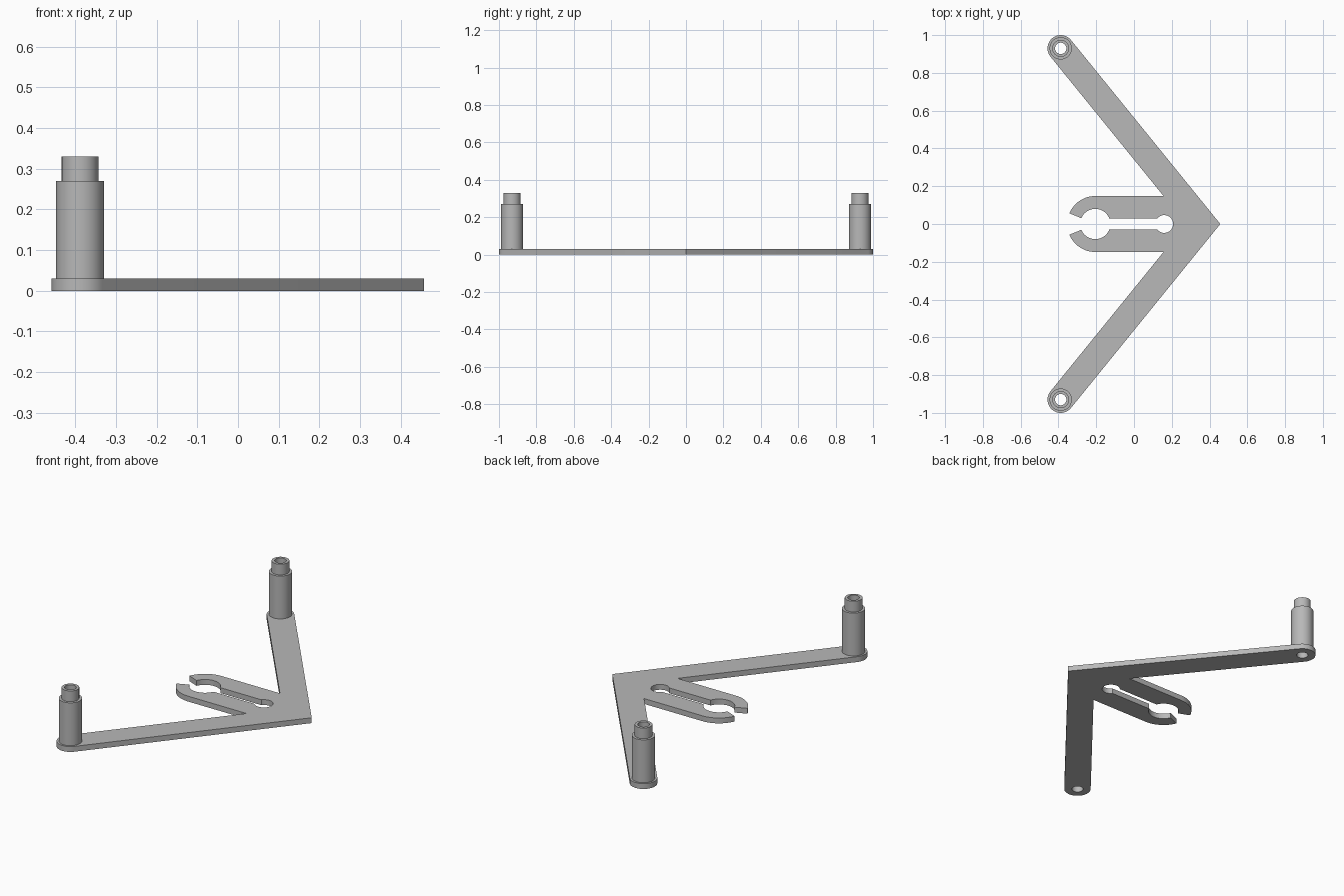
import bpy, bmesh, math
from mathutils import Vector

cube = bpy.data.objects.get("Cube")
if cube:
    bpy.data.objects.remove(cube, do_unlink=True)

# Main dimensions
THICK = 0.03
PIVOT = Vector((-0.388, 0.93))    # post centre at the end of an arm
TIP = Vector((0.457, 0))
ARM_R, BORE_R = 0.07, 0.03
JAW = Vector((-0.205, 0))         # round seat of the clip
JAW_R, CLIP_HALF, SLOT_HALF = 0.08, 0.148, 0.03
RELIEF = Vector((0.16, 0))        # round end of the slot
RELIEF_R = 0.047

grey = bpy.data.materials.new("plain grey")
grey.use_nodes = True
colour = (0.48, 0.48, 0.48, 1)
grey.diffuse_color = colour
grey.node_tree.nodes["Principled BSDF"].inputs["Base Color"].default_value = colour


def arc(centre, radius, start, end, steps=24):
    angles = [start + (end - start) * i / steps for i in range(steps + 1)]
    return [centre + radius * Vector((math.cos(a), math.sin(a))) for a in angles]


def add_object(name, bm):
    bmesh.ops.recalc_face_normals(bm, faces=bm.faces)
    mesh = bpy.data.meshes.new(name)
    bm.to_mesh(mesh)
    bm.free()
    mesh.materials.append(grey)
    obj = bpy.data.objects.new(name, mesh)
    bpy.context.collection.objects.link(obj)
    bpy.ops.object.select_all(action='DESELECT')
    obj.select_set(True)
    bpy.context.view_layer.objects.active = obj
    bpy.ops.object.shade_smooth_by_angle(angle=math.radians(30))
    return obj


def half_outline():
    # Outer arm edge runs from the tip, tangent to the round end
    v = PIVOT - TIP
    heading = math.atan2(v.y, v.x) - math.asin(ARM_R / v.length)
    normal = heading - math.pi / 2
    pts = [TIP] + arc(PIVOT, ARM_R, normal, normal + math.pi)
    # Inner arm edge down to the clip
    along = Vector((math.cos(heading), math.sin(heading)))
    pts.append(pts[-1] - along * (pts[-1].y - CLIP_HALF) / along.y)
    # Rounded clip end, mouth, seat, slot and relief hole
    mouth = math.radians(157.5)
    pts += arc(JAW, CLIP_HALF, math.pi / 2, mouth)
    pts += arc(JAW, JAW_R, mouth, math.asin(SLOT_HALF / JAW_R))
    pts += arc(RELIEF, RELIEF_R, math.pi - math.asin(SLOT_HALF / RELIEF_R), 0)
    return pts


# Flat plate: mirrored outline with a bore at each arm end
half = half_outline()
outline = half + [Vector((p.x, -p.y)) for p in reversed(half[1:-1])]
lower_pivot = Vector((PIVOT.x, -PIVOT.y))
loops = [outline] + [arc(c, BORE_R, 0, math.tau, 48)[:-1] for c in (PIVOT, lower_pivot)]

curve = bpy.data.curves.new("plate_outline", 'CURVE')
curve.dimensions = '2D'
curve.fill_mode = 'BOTH'
curve.extrude = THICK / 2
for loop in loops:
    spline = curve.splines.new('POLY')
    spline.points.add(len(loop) - 1)
    for point, p in zip(spline.points, loop):
        point.co = (p.x, p.y, 0, 1)
    spline.use_cyclic_u = True
helper = bpy.data.objects.new("plate_outline", curve)
bpy.context.collection.objects.link(helper)
bpy.context.view_layer.update()
flat = bpy.data.meshes.new_from_object(helper.evaluated_get(bpy.context.evaluated_depsgraph_get()))
bm = bmesh.new()
bm.from_mesh(flat)
bpy.data.objects.remove(helper, do_unlink=True)
bpy.data.meshes.remove(flat)
bmesh.ops.remove_doubles(bm, verts=bm.verts, dist=0.0001)
bmesh.ops.translate(bm, verts=bm.verts, vec=(0, 0, THICK / 2))
add_object("arm_plate_with_clip", bm)


# Stepped hollow posts, turned from a closed profile
def post(name, centre, sides=48):
    profile = [(BORE_R, THICK), (0.059, THICK), (0.059, 0.27),
               (0.045, 0.27), (0.045, 0.33), (BORE_R, 0.33)]
    bm = bmesh.new()
    verts = [bm.verts.new((r, 0, z)) for r, z in profile]
    edges = [bm.edges.new((verts[i - 1], verts[i])) for i in range(len(verts))]
    bmesh.ops.spin(bm, geom=verts + edges, cent=(0, 0, 0), axis=(0, 0, 1),
                   angle=math.tau, steps=sides)
    bmesh.ops.remove_doubles(bm, verts=bm.verts, dist=0.0001)
    obj = add_object(name, bm)
    obj.location = (centre.x, centre.y, 0)


post("back_post", PIVOT)
post("front_post", lower_pivot)
